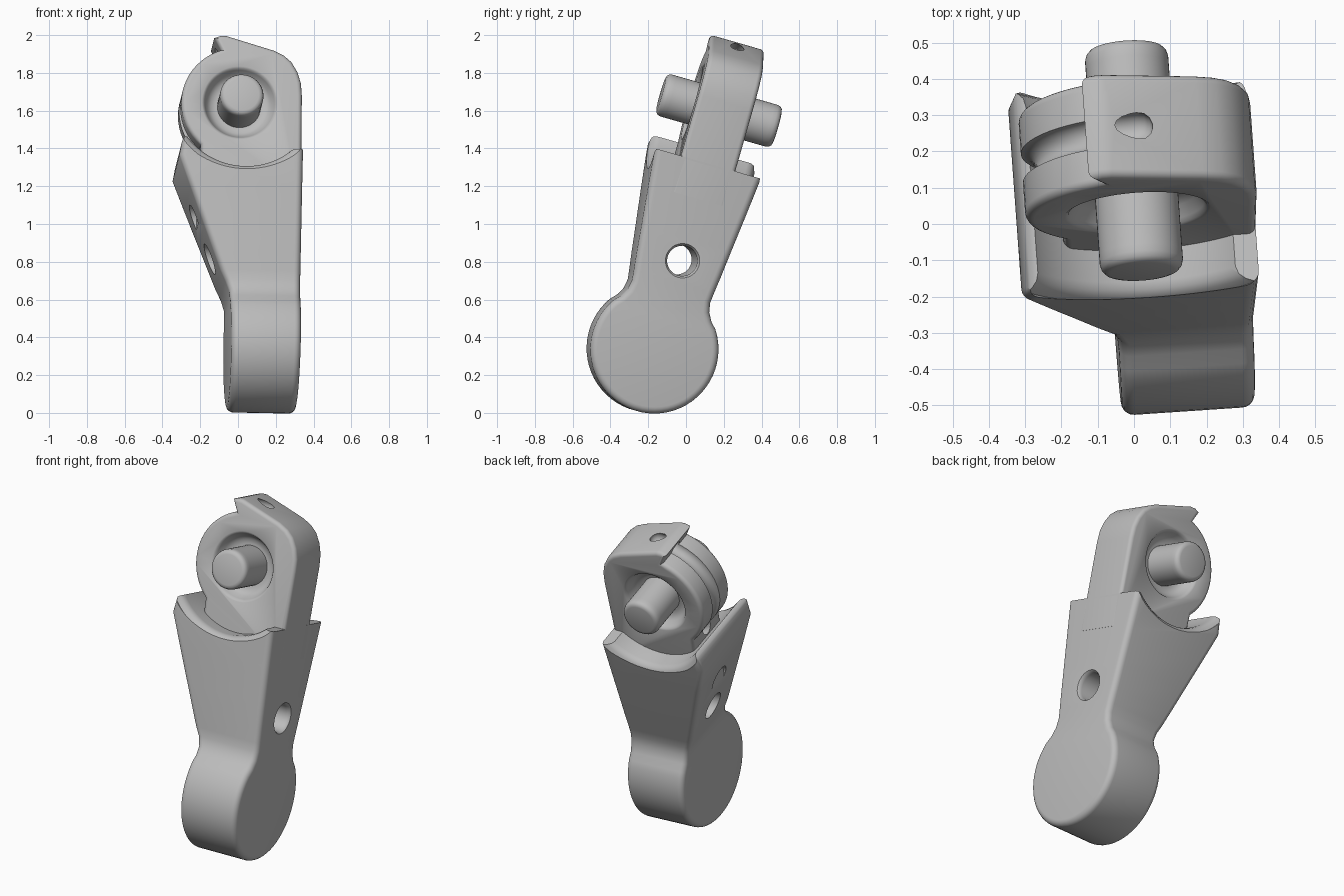
import bpy, bmesh, math
from mathutils import Vector, Matrix

if "Cube" in bpy.data.objects:
    bpy.data.objects.remove(bpy.data.objects["Cube"])

# Everything is built around the pin centre, then tilted and turned slightly
PLACE = (Matrix.Translation((0, 0.175, 1.60))
         @ Matrix.Rotation(math.radians(-16), 4, 'X')
         @ Matrix.Rotation(math.radians(4), 4, 'Z'))

grey = bpy.data.materials.new("plain_grey")
grey.diffuse_color = (0.5, 0.5, 0.5, 1)
grey.use_nodes = True
grey.node_tree.nodes["Principled BSDF"].inputs["Base Color"].default_value = grey.diffuse_color


def make(name, rings, caps="ngon"):
    """Bridge equal closed rings; cap with n-gons or strips across the ring."""
    bm = bmesh.new()
    vs = [[bm.verts.new(p) for p in r] for r in rings]
    n = len(vs[0])
    for a, b in zip(vs, vs[1:]):
        for i in range(n):
            j = (i + 1) % n
            bm.faces.new((a[i], a[j], b[j], b[i]))
    for r in (vs[0], vs[-1]):
        if caps == "ngon":
            bm.faces.new(r)
        else:
            for i in range(n // 2 - 1):
                bm.faces.new((r[i], r[i + 1], r[n - 2 - i], r[n - 1 - i]))
    bmesh.ops.recalc_face_normals(bm, faces=bm.faces[:])
    me = bpy.data.meshes.new(name)
    bm.to_mesh(me)
    bm.free()
    me.materials.append(grey)
    ob = bpy.data.objects.new(name, me)
    bpy.context.collection.objects.link(ob)
    ob.matrix_world = PLACE
    return ob


def lathe(name, prof, axis="v", centre=(0, 0, 0), n=64):
    """Spin (position, radius) pairs around the local v or u axis."""
    c = Vector(centre)
    rings = []
    for p, r in prof:
        ring = []
        for k in range(n):
            a = 2 * math.pi * k / n
            s, t = r * math.cos(a), r * math.sin(a)
            ring.append(c + Vector((s, p, t) if axis == "v" else (p, s, t)))
        rings.append(ring)
    return make(name, rings)


def inset(poly, d):
    """Offset a closed 2D outline inwards."""
    n = len(poly)
    area = sum(poly[i - 1][0] * poly[i][1] - poly[i][0] * poly[i - 1][1] for i in range(n))
    s = 1 if area > 0 else -1
    out = []
    for i in range(n):
        p, q, r = (Vector(poly[k % n]) for k in (i - 1, i, i + 1))
        e, f = (q - p).normalized(), (r - q).normalized()
        a, b = Vector((-e.y, e.x)) * s, Vector((-f.y, f.x)) * s
        out.append(q + (a + b) * (d / max(0.4, 1 + a.dot(b))))
    return out


def lerp(w, table):
    """Piecewise linear lookup in a table ordered from high w to low w."""
    if w >= table[0][0]:
        return table[0][1]
    for (w0, u0), (w1, u1) in zip(table, table[1:]):
        if w >= w1:
            return u0 + (u1 - u0) * (w0 - w) / (w0 - w1)
    return table[-1][1]


def cut(ob, cutter):
    m = ob.modifiers.new("cut", 'BOOLEAN')
    m.operation, m.solver, m.object = 'DIFFERENCE', 'EXACT', cutter
    bpy.context.view_layer.objects.active = ob
    bpy.context.view_layer.update()
    bpy.ops.object.modifier_apply(modifier=m.name)
    bpy.data.objects.remove(cutter)


def smooth(ob, angle=35):
    bpy.ops.object.select_all(action='DESELECT')
    ob.select_set(True)
    bpy.context.view_layer.objects.active = ob
    bpy.ops.object.shade_smooth_by_angle(angle=math.radians(angle))


ARC = [math.radians(a) for a in (0, 18, 36, 54, 72, 90)]

# Leg: keyhole side outline, swept sideways between a slanted and a straight face
half = [(0.300, -0.22), (0.288, -0.327), (0.27, -0.5), (0.248, -0.7), (0.232, -0.85),
        (0.221, -0.94), (0.216, -0.99), (0.225, -1.04), (0.25, -1.085)]
half += [(0.34 * math.cos(math.radians(a)), -1.309 + 0.34 * math.sin(math.radians(a)))
         for a in range(34, -87, -6)]
outline = half + [(-v, w) for v, w in reversed(half)]
left = [(-0.22, -0.31), (-0.327, -0.33), (-0.94, -0.105), (-1.0, -0.077), (-1.06, -0.058), (-1.65, -0.055)]
right = [(-0.22, 0.328), (-0.4, 0.325), (-1.65, 0.308)]
R = 0.035
rings = []
for a in ARC:
    rings.append([(lerp(w, left) + R * (1 - math.cos(a)), v, w)
                  for v, w in inset(outline, R * (1 - math.sin(a)))])
for a in reversed(ARC):
    rings.append([(lerp(w, right) - R * (1 - math.cos(a)), v, w)
                  for v, w in inset(outline, R * (1 - math.sin(a)))])
leg = make("leg", rings, caps="strips")

# Cradle with a rounded lip, at the top of the leg
lip = [(0.24, 0.375), (0.262, 0.38), (0.277, 0.393), (0.288, 0.412), (0.40, 0.43)]
cut(leg, lathe("cradle_cutter", [(-v, r) for v, r in reversed(lip)] + lip,
               centre=(0.02, 0, 0), n=96))
# Lower right horn
cut(leg, make("horn_cutter", [[(u, v, w) for v, w in ((-0.5, -0.285), (0.5, -0.285), (0.5, 0.1), (-0.5, 0.1))]
                              for u in (0.1, 0.6)]))
# Cross hole with eased rim, and shallow pocket above it on the slanted face
cut(leg, lathe("hole_cutter", [(-0.6, 0.08), (0.295, 0.08), (0.312, 0.085), (0.33, 0.1)],
               "u", (0, 0.011, -0.818), 48))
cut(leg, lathe("pocket_cutter", [(-0.6, 0.075), (-0.215, 0.075)], "u", (0, 0.011, -0.60), 48))
smooth(leg)

# Head: round on the left, with a straight flank and a hooked top on the right
head_outline = [(0.325, -0.48), (0.33, 0.05), (0.325, 0.12), (0.307, 0.18), (0.275, 0.235),
                (0.235, 0.27), (0.18, 0.297), (-0.07, 0.372), (-0.10, 0.373), (-0.135, 0.36),
                (-0.10, 0.293)]
head_outline += [(0.31 * math.cos(math.radians(a)), 0.31 * math.sin(math.radians(a)))
                 for a in range(114, 231, 6)]
head_outline += [(-0.2, -0.46)]
T, B = 0.15, 0.024
rings = []
for side in (-1, 1):
    for a in (ARC if side < 0 else reversed(ARC)):
        rings.append([(u, side * (T - B * (1 - math.cos(a))), w)
                      for u, w in inset(head_outline, B * (1 - math.sin(a)))])
head = make("head", rings)

# Groove around the rim, ending in a rounded slot in the hooked top
path = [(0.315 * math.cos(math.radians(a)), 0.315 * math.sin(math.radians(a)), 0.042)
        for a in range(250, 108, -6)]
path += [(-0.06, 0.325, 0.042), (0.01, 0.33, 0.042), (0.03, 0.33, 0.037),
         (0.044, 0.33, 0.025), (0.051, 0.33, 0.008)]
rings = []
for i, (u, w, r) in enumerate(path):
    p, q = path[max(i - 1, 0)], path[min(i + 1, len(path) - 1)]
    t = Vector((q[0] - p[0], 0, q[1] - p[1])).normalized()
    nrm = Vector((-t.z, 0, t.x))
    rings.append([Vector((u, 0, w)) + r * (math.cos(k * math.pi / 10) * nrm
                  + Vector((0, math.sin(k * math.pi / 10), 0))) for k in range(20)])
cut(head, make("groove_cutter", rings))

# Dished recess on each face
dish = [(0.075, 0.125), (0.082, 0.15), (0.10, 0.17), (0.132, 0.185), (0.144, 0.192), (0.152, 0.205), (0.2, 0.22)]
for s in (-1, 1):
    cut(head, lathe("dish_cutter", [(s * v, r) for v, r in dish]))
smooth(head)

# Pin through the head
end = [(0.27, 0.115), (0.292, 0.115), (0.306, 0.111), (0.316, 0.102), (0.32, 0.088)]
pin = lathe("pin", [(-v, r) for v, r in reversed(end)] + end, n=48)
smooth(pin, 40)
